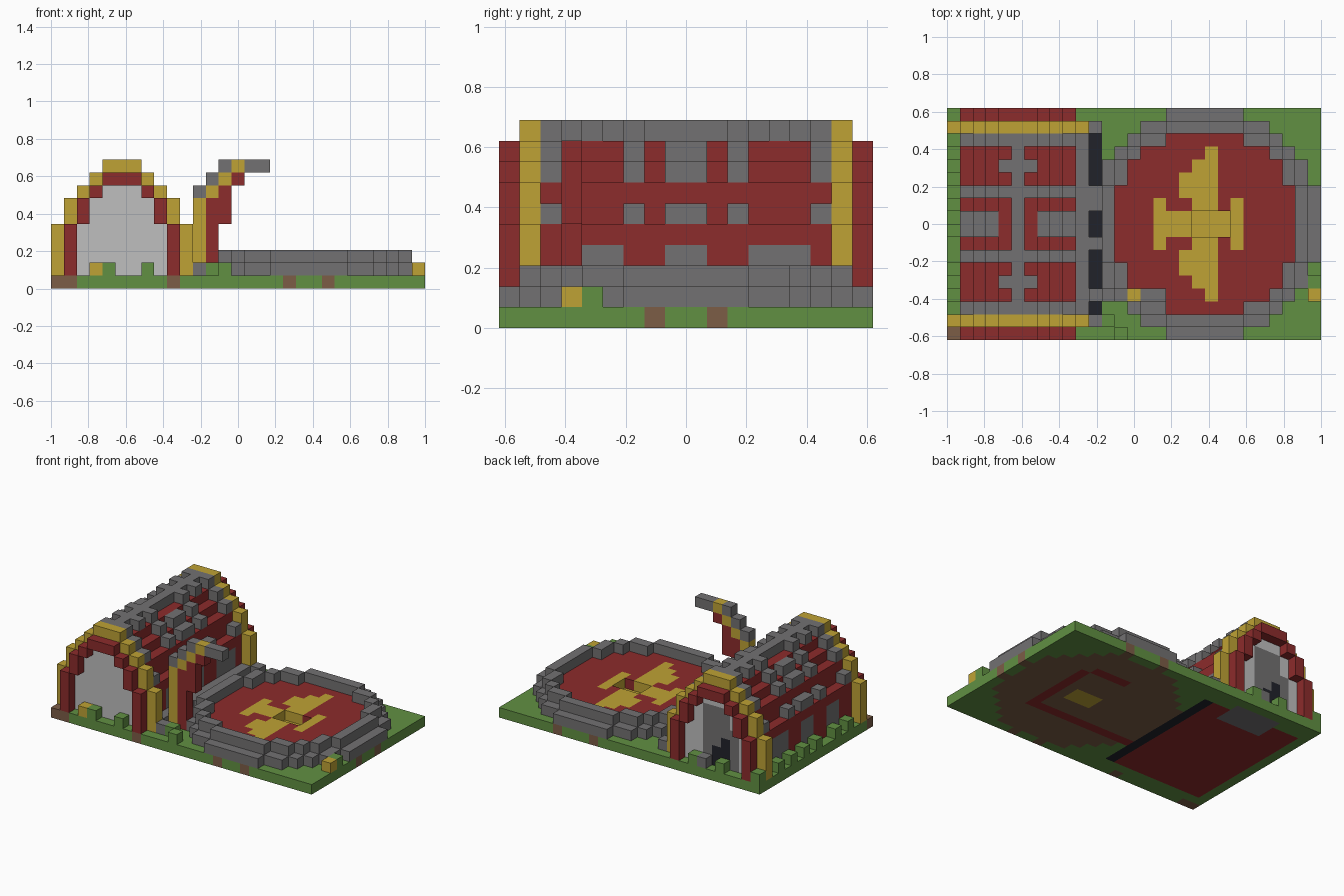
import bpy, bmesh
from mathutils import Vector

cube = bpy.data.objects.get("Cube")
if cube:
    bpy.data.objects.remove(cube, do_unlink=True)

NX, NY = 29, 18
S = 2 / NX
COLOURS = {
    "green": (0.12, 0.28, 0.055), "brown": (0.2, 0.11, 0.062),
    "red": (0.265, 0.025, 0.025), "grey": (0.17, 0.165, 0.168),
    "yellow": (0.52, 0.365, 0.035), "pale grey": (0.52, 0.52, 0.52),
    "black": (0.015, 0.016, 0.023),
}
materials = {}
for name, rgb in COLOURS.items():
    m = bpy.data.materials.new(name)
    m.use_nodes = True
    m.diffuse_color = (*rgb, 1)
    bsdf = m.node_tree.nodes["Principled BSDF"]
    bsdf.inputs["Base Color"].default_value = (*rgb, 1)
    bsdf.inputs["Roughness"].default_value = 0.9
    materials[name] = m

blocks = {}  # cell -> (part, colour)


def span(v):
    return range(v[0], v[1] + 1) if isinstance(v, tuple) else (v if isinstance(v, list) else [v])


def put(part, colour, xs, ys, zs):
    """Fill a box; a tuple is an inclusive range, a list is separate cells."""
    for x in span(xs):
        for y in span(ys):
            for z in span(zs):
                blocks[x, y, z] = (part, colour)


def disc(part, colour, z, low, high, first=0):
    """Fill a ring of cells between two squared radii about the arena centre."""
    for x in range(first, NX):
        for y in range(NY):
            if low <= (x + .5 - 20) ** 2 + (y + .5 - 9) ** 2 < high:
                put(part, colour, x, y, z)


def mirror(x):
    return [x, 10 - x]


# Ground slab with earth, track and foundations
put("ground", "green", (0, 28), (0, 17), 0)
disc("ground", "brown", 0, 0, 70, 12)
put("ground", "brown", [0, 1, 9, 18, 21], 0, 0)
put("ground", "brown", [18, 22], 17, 0)
put("ground", "brown", 28, [7, 10], 0)
put("ground", "red", (1, 10), (2, 15), 0)
put("ground", "grey", (4, 8), (14, 16), 0)
put("ground", "black", 11, (2, 15), 0)
put("ground", "red", (12, 22), 5, 0)
put("ground", "red", 23, (5, 12), 0)
put("ground", "red", (19, 22), 13, 0)

# Arena: stepped round rim and floor
disc("arena_rim", "grey", 1, 52, 81, 12)
disc("arena_rim", "grey", 2, 52, 64, 12)
disc("arena_floor", "red", 1, 0, 52, 12)

# Floor emblem with a sunken centre
put("floor_emblem", "yellow", (16, 22), (8, 9), 1)
put("floor_emblem", "yellow", [16, 22], (7, 10), 1)
for x, reach in ((18, 3), (19, 4), (20, 5)):
    put("floor_emblem", "yellow", x, (10 if x > 18 else 11, 9 + reach), 1)
    put("floor_emblem", "yellow", x, (8 - reach, 7 if x > 18 else 6), 1)
put("emblem_pit", "yellow", (19, 21), (8, 9), 0)
for x in (19, 20, 21):
    for y in (8, 9):
        del blocks[x, y, 1]

# Walkway between hall and arena
put("walkway", "grey", 10, (2, 15), 1)
put("walkway", "grey", 11, [1, 7, 10, 11, 16], 1)
put("walkway", "grey", 12, (4, 13), 1)

# Hall: stepped arch profile as (layers, outer column)
PROFILE = (((1, 4), 1), ((5, 6), 2), (7, 3), (8, 4))
for zs, x in PROFILE:
    put("hall_body", "red", (x, 10 - x), (2, 15), zs)
    put("end_wall", "pale grey", (x, 10 - x), [1, 16], zs)
    put("red_arch", "red", mirror(x), [0, 17], zs)
    put("yellow_arch", "yellow", mirror(x - 1), [1, 16], zs)
put("red_arch", "red", (4, 6), [0, 17], 8)
put("yellow_arch", "yellow", (4, 6), [1, 16], 9)

# Windows low on the long walls
for ys in ((4, 5), (8, 9), (12, 14)):
    put("windows", "grey", [1, 9], ys, (1, 3))

# Roof ribs, studs and ridge
for x, z in ((1, 5), (2, 7), (3, 8)):
    put("roof_ribs", "grey", mirror(x), [2, 6, 8, 9, 11, 15], z)
put("roof_ribs", "grey", [4, 6], [2, 4, 6, 11, 13, 15], 9)
put("roof_ridge", "grey", 5, (2, 15), 9)

# Back doorway
put("back_door", "grey", (3, 6), 16, (1, 4))
put("back_door", "grey", (4, 6), 16, (5, 6))
put("back_door", "black", 4, 16, (1, 3))
put("back_door", "black", 5, 16, (1, 2))
put("door_step", "grey", 6, 17, 1)

# Curved arm beside the hall
put("curved_arm", "yellow", 11, 3, (1, 6))
put("curved_arm", "red", 12, 3, (1, 6))
put("curved_arm", "red", 13, 3, (5, 6))
for i in range(3):
    put("curved_arm", "grey", 11 + i, 3, 7 + i)
    put("curved_arm", "yellow", 12 + i, 3, 7 + i)
    if i < 2:
        put("curved_arm", "red", 13 + i, 3, 7 + i)
put("curved_arm", "grey", (15, 16), 3, 9)

# Bushes and flowers
put("bushes", "green", 0, [3, 5, 8, 10, 12, 14, 17], 1)
put("bushes", "green", [4, 7], [0, 17], 1)
put("bushes", "green", 13, 0, 1)
put("bushes", "green", 12, 1, 1)
put("bushes", "green", 28, 4, 1)
put("flowers", "yellow", 3, 0, 1)
put("flowers", "yellow", 28, 3, 1)


def build(part):
    """Skin one part's blocks, leaving out faces hidden between blocks."""
    cells = {c: v[1] for c, v in blocks.items() if v[0] == part}
    used = sorted(set(cells.values()))
    bm = bmesh.new()
    for c, colour in cells.items():
        for axis in range(3):
            for side in (0, 1):
                near = list(c)
                near[axis] += 2 * side - 1
                if tuple(near) in blocks:
                    continue
                u, v = (axis + 1) % 3, (axis + 2) % 3
                corners = []
                for a, b in ((0, 0), (1, 0), (1, 1), (0, 1)):
                    p = Vector(c)
                    p[axis] += side
                    p[u] += a
                    p[v] += b
                    corners.append(bm.verts.new(((p.x - NX / 2) * S, (p.y - NY / 2) * S, p.z * S)))
                face = bm.faces.new(corners if side else corners[::-1])
                face.material_index = used.index(colour)
    bmesh.ops.remove_doubles(bm, verts=bm.verts, dist=S / 100)
    mesh = bpy.data.meshes.new(part)
    bm.to_mesh(mesh)
    bm.free()
    for colour in used:
        mesh.materials.append(materials[colour])
    bpy.context.scene.collection.objects.link(bpy.data.objects.new(part, mesh))


for part in sorted({v[0] for v in blocks.values()}):
    build(part)
